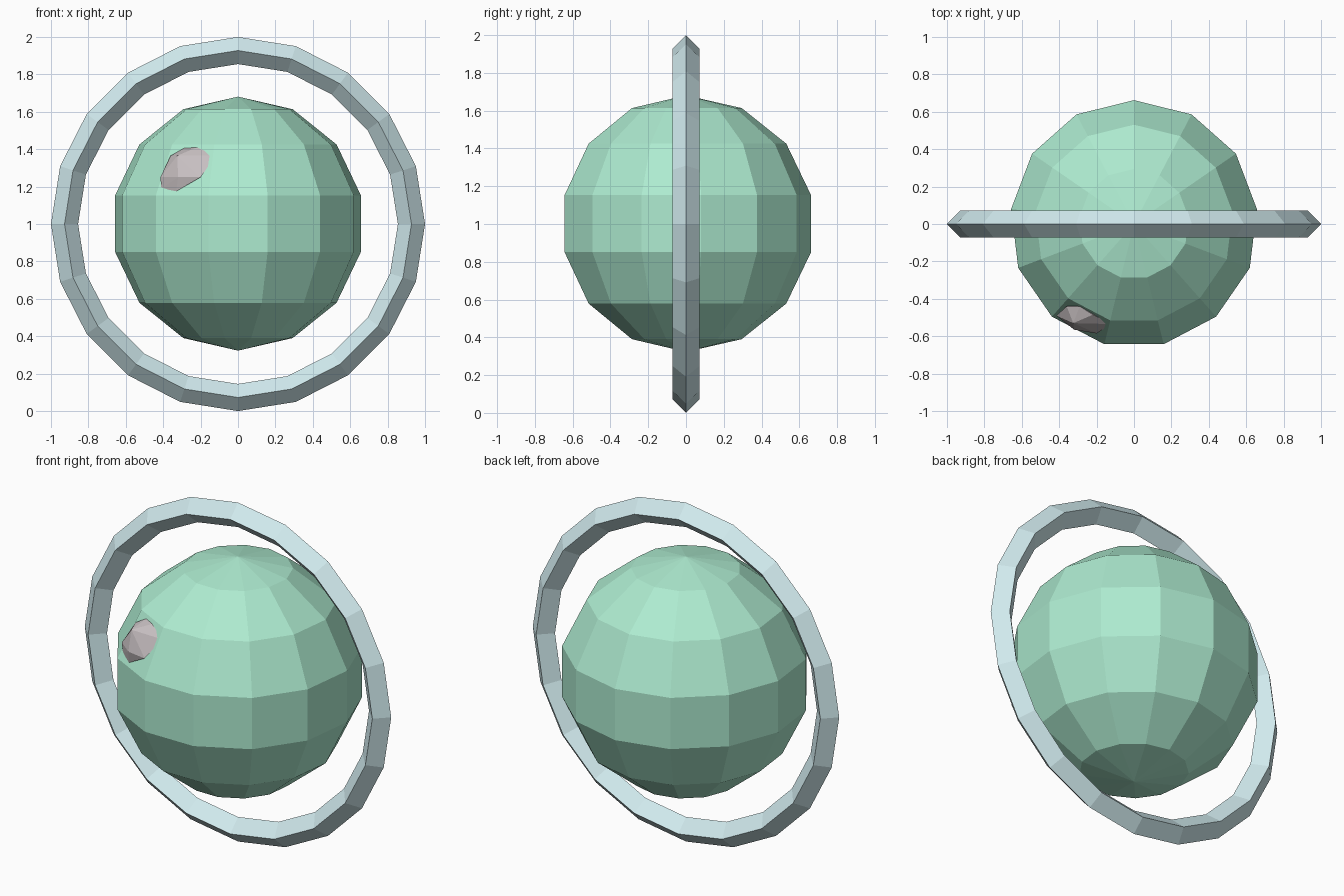
import bpy, bmesh, math

if "Cube" in bpy.data.objects:
    bpy.data.objects.remove(bpy.data.objects["Cube"])


def finish(obj, name, color):
    """Name a part and give it a plain colour."""
    obj.name = name
    mat = bpy.data.materials.new(name + "_colour")
    mat.diffuse_color = (*color, 1)
    mat.use_nodes = True
    mat.node_tree.nodes["Principled BSDF"].inputs["Base Color"].default_value = mat.diffuse_color
    obj.data.materials.append(mat)


# Globe: faceted ball with 13 sides and 7 rows
bpy.ops.mesh.primitive_uv_sphere_add(segments=13, ring_count=7, radius=0.679,
                                     location=(0, 0, 1.002))
finish(bpy.context.object, "globe", (0.42, 0.83, 0.63))

# Upright hoop with a diamond cross-section
bpy.ops.mesh.primitive_torus_add(major_segments=20, minor_segments=4,
                                 major_radius=0.9275, minor_radius=0.0725,
                                 location=(0, 0, 1), rotation=(math.pi / 2, 0, 0))
finish(bpy.context.object, "hoop", (0.64, 0.83, 0.86))

# Faceted stone set into the front of the globe
points = [(-0.415, -0.49, 1.25), (-0.36, -0.44, 1.365), (-0.325, -0.53, 1.365),
          (-0.12, -0.535, 1.365), (-0.20, -0.585, 1.25), (-0.22, -0.485, 1.41),
          (-0.29, -0.44, 1.405), (-0.32, -0.565, 1.25), (-0.33, -0.545, 1.175),
          (-0.41, -0.487, 1.19), (-0.24, -0.42, 1.28)]
bm = bmesh.new()
for p in points:
    bm.verts.new(p)
hull = bmesh.ops.convex_hull(bm, input=bm.verts)
bmesh.ops.recalc_face_normals(bm, faces=bm.faces)
mesh = bpy.data.meshes.new("stone")
bm.to_mesh(mesh)
bm.free()
stone = bpy.data.objects.new("stone", mesh)
bpy.context.collection.objects.link(stone)
finish(stone, "stone", (0.58, 0.53, 0.54))
